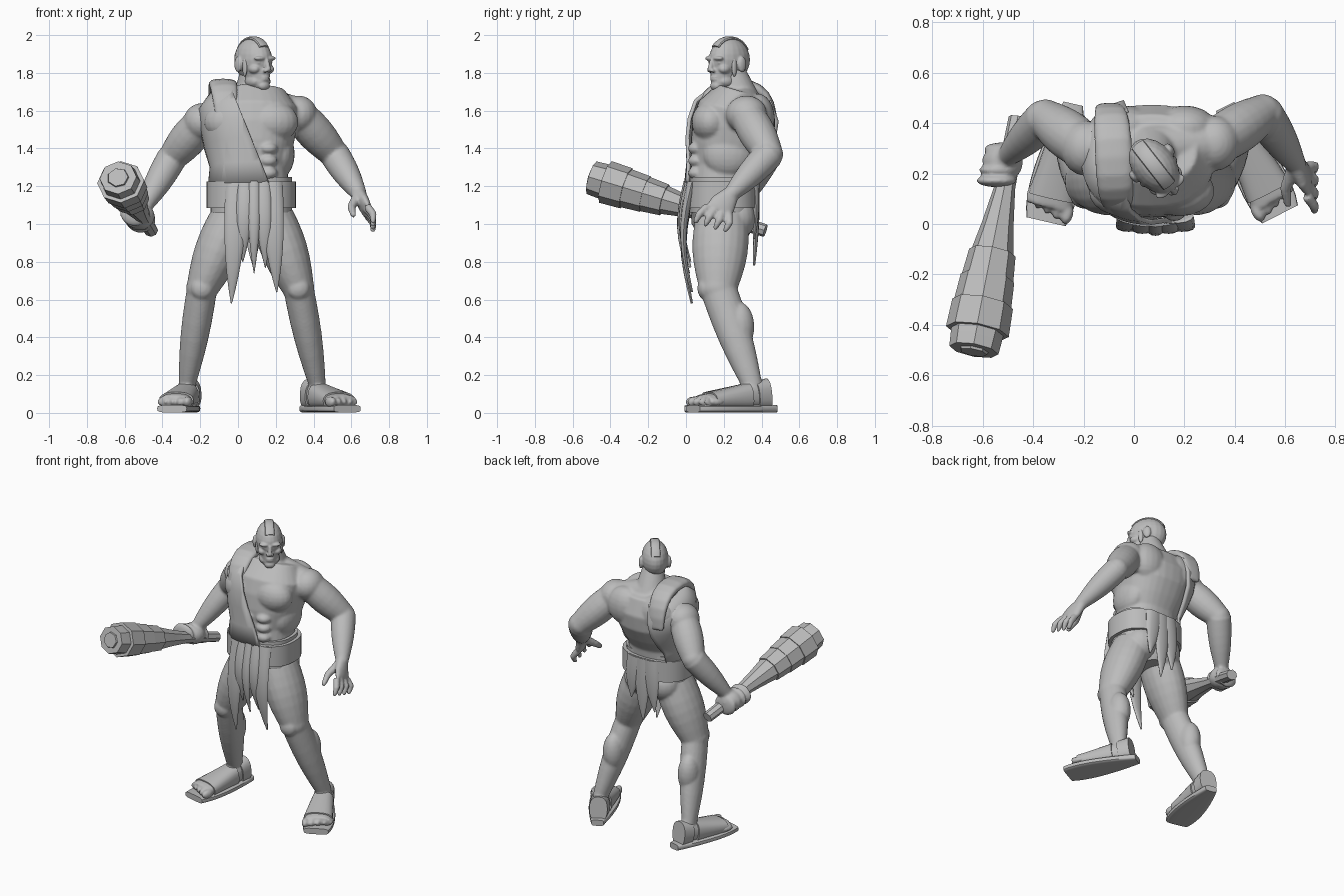
import bpy, bmesh
from math import sin, cos, pi, radians
from mathutils import Vector, Matrix

cube = bpy.data.objects.get("Cube")
if cube:
    bpy.data.objects.remove(cube, do_unlink=True)

grey = bpy.data.materials.new("stone grey")
grey.use_nodes = True
tone = (.5, .5, .5, 1)
grey.diffuse_color = tone
grey.node_tree.nodes["Principled BSDF"].inputs["Base Color"].default_value = tone

UP = Matrix.Identity(4)


def power(value, exponent):
    return abs(value) ** exponent * (1 if value >= 0 else -1)


def mix(start, end, share):
    return start + (end - start) * share


def loft(bm, rows, sides=20, square=1, grow=0, place=UP):
    """Skin a tube through rows of (centre, half width, half depth)."""
    rings, faces = [], []
    for index, (centre, width, depth) in enumerate(rows):
        before, after = rows[max(index - 1, 0)], rows[min(index + 1, len(rows) - 1)]
        along = (Vector(after[0]) - Vector(before[0])).normalized()
        across = (Vector((1, 0, 0)) - along * along.x).normalized()
        outward = along.cross(across)
        ring = []
        for side in range(sides):
            turn = 2 * pi * side / sides
            offset = across * (width + grow) * power(cos(turn), square)
            offset += outward * (depth + grow) * power(sin(turn), square)
            ring.append(bm.verts.new(place @ (Vector(centre) + offset)))
        rings.append(ring)
    for low, high in zip(rings, rings[1:]):
        for side in range(sides):
            other = (side + 1) % sides
            faces.append(bm.faces.new((low[side], low[other], high[other], high[side])))
    faces += [bm.faces.new(rings[0][::-1]), bm.faces.new(rings[-1])]
    bmesh.ops.recalc_face_normals(bm, faces=faces)


def ball(bm, centre, size, place=UP):
    shape = Matrix.Translation(centre) @ Matrix.Diagonal((*size, 1))
    bmesh.ops.create_uvsphere(bm, u_segments=20, v_segments=12, radius=1, matrix=place @ shape)


def tube(bm, start, end, thick, thin, bulge=0, depth=1, place=UP):
    """Straight muscle that swells in the middle and has a rounded end."""
    rows = []
    for step in range(7):
        share = step / 6
        radius = mix(thick, thin, share) + bulge * sin(pi * share)
        rows.append((mix(Vector(start), Vector(end), share), radius, radius * depth))
    loft(bm, rows, place=place)
    ball(bm, end, (thin, thin * depth, thin), place)


def finish(name, bm, voxel=0, smooth=0, angle=40):
    mesh = bpy.data.meshes.new(name)
    bm.to_mesh(mesh)
    bm.free()
    obj = bpy.data.objects.new(name, mesh)
    bpy.context.collection.objects.link(obj)
    mesh.materials.append(grey)
    bpy.ops.object.select_all(action='DESELECT')
    obj.select_set(True)
    bpy.context.view_layer.objects.active = obj
    bpy.ops.object.shade_smooth_by_angle(angle=radians(angle))
    if voxel:
        blend = obj.modifiers.new("blend", 'REMESH')
        blend.mode, blend.voxel_size, blend.use_smooth_shade = 'VOXEL', voxel, True
        soften = obj.modifiers.new("soften", 'SMOOTH')
        soften.factor, soften.iterations = .5, smooth
    return obj


# Trunk: one ring every tenth upward from the hips
body = bmesh.new()
middles = (.2, .19, .19, .2, .22, .25, .27, .3)
widths = (.18, .2, .2, .19, .22, .24, .25, .18)
depths = (.15, .17, .17, .17, .2, .22, .21, .14)
trunk = [((.07, middle, 1 + step / 10), width, depth)
         for step, (middle, width, depth) in enumerate(zip(middles, widths, depths))]
loft(body, trunk, sides=32, square=.85)
tube(body, (.07, .3, 1.6), (.08, .25, 1.8), .12, .07)

# Chest, belly, flank, back and seat muscles
for side in (-1, 1):
    ball(body, (.07 + side * .11, .13, 1.54), (.14, .1, .11))
    for row in range(3):
        ball(body, (.11 + side * .05, .055, 1.27 + row * .065), (.05, .045, .033))
    ball(body, (.08 + side * .15, .22, 1.37), (.07, .13, .12))
    ball(body, (.08 + side * .12, .38, 1.56), (.13, .09, .13))
    ball(body, (.07 + side * .09, .27, 1.03), (.11, .1, .11))

# Arms: shoulder, elbow, wrist
wrists = {}
for side, shoulder, elbow, wrist in (
        (1, (.32, .32, 1.58), (.51, .44, 1.37), (.64, .24, 1.16)),
        (-1, (-.19, .3, 1.54), (-.35, .42, 1.35), (-.5, .27, 1.09))):
    ball(body, shoulder, (.1, .11, .1))
    tube(body, (.08, .3, 1.64), shoulder, .1, .09)
    tube(body, shoulder, elbow, .09, .075, bulge=.015)
    tube(body, elbow, wrist, .08, .042, bulge=.01)
    wrists[side] = Vector(wrist)

# Open left hand
palm = wrists[1] + Vector((.045, -.07, -.09))
loft(body, [(wrists[1], .035, .045), (mix(wrists[1], palm, .6), .032, .07), (palm, .025, .07)])
for finger in range(4):
    spread = finger - 1.5
    root = palm + Vector((0, spread * .038, -spread * .015))
    knuckle = root + Vector((.03, spread * .015 - .02, -.04))
    tube(body, root, knuckle, .022, .02)
    tube(body, knuckle, knuckle + Vector((0, -.02, -.04)), .02, .014)
thumb = wrists[1] + Vector((-.04, -.1, -.07))
tube(body, wrists[1], thumb, .03, .022)
tube(body, thumb, thumb + Vector((.01, -.06, -.04)), .022, .016)

# Right fist closed round the handle
fist = wrists[-1] + Vector((-.02, -.025, -.05))
ball(body, fist, (.08, .08, .07))
for finger in range(4):
    spread = finger - 1.5
    ball(body, fist + Vector((spread * .01 - .01, spread * .042 - .01, -spread * .012)), (.08, .026, .07))


def foot_row(share):
    height = mix(.1, .06, share)
    return (0, mix(.09, -.29, share), height), mix(.05, .09, share), height - .025


def sole_row(share):
    rounding = sin(pi * mix(.1, .9, share)) ** .35
    return (0, mix(.13, -.35, share), .022), mix(.06, .12, share) * rounding, .02


# Legs and feet: hip, knee, ankle, with the toes turned out
sandals = bmesh.new()
for side, hip, knee, ankle, yaw in (
        (1, (.18, .19, 1.04), (.32, .17, .66), (.42, .35, .15), 27),
        (-1, (-.03, .19, 1.04), (-.19, .17, .66), (-.27, .35, .15), -13)):
    tube(body, hip, knee, .115, .085, bulge=.022, depth=1.2)
    tube(body, knee, ankle, .08, .045, bulge=.012, depth=1.2)
    ball(body, Vector(knee) + Vector((0, -.07, 0)), (.06, .04, .06))
    ball(body, mix(Vector(knee), Vector(ankle), .4) + Vector((0, .04, 0)), (.07, .08, .13))
    place = Matrix.Translation((ankle[0], ankle[1], 0)) @ Matrix.Rotation(radians(yaw), 4, 'Z')
    loft(body, [foot_row(step / 6) for step in range(7)], square=.8, place=place)
    for toe in range(5):
        size = .03 - .003 * toe
        ball(body, (side * (.04 * toe - .075), .012 * toe - .3, .058), (size * .8, .045, size), place)
    loft(sandals, [sole_row(step / 12) for step in range(13)], square=.5, place=place)
    loft(sandals, [foot_row(step / 10) for step in range(3, 10)], square=.8, grow=.008, place=place)
    loft(sandals, [foot_row(step / 10) for step in range(3)], square=.8, grow=.008, place=place)
finish("body", body, voxel=.009, smooth=4)
finish("sandals", sandals)

# Head, turned toward its left
turned = Matrix.Translation((.08, .23, 1.72)) @ Matrix.Rotation(radians(38), 4, 'Z')
head = bmesh.new()
hair = bmesh.new()
ball(head, (0, 0, .15), (.086, .122, .115), turned)
tube(head, (0, -.02, .15), (0, -.045, .035), .08, .055, depth=1.25, place=turned)
ball(head, (0, -.092, .012), (.035, .026, .026), turned)
tube(head, (0, -.118, .15), (0, -.13, .1), .01, .014, place=turned)
for lip in (.046, .058):
    ball(head, (0, -.102, lip), (.028, .018, .008), turned)
for side in (-1, 1):
    ball(head, (side * .014, -.122, .092), (.01, .016, .01), turned)
    ball(head, (side * .034, -.103, .157), (.036, .022, .012), turned)
    ball(head, (side * .034, -.098, .134), (.016, .013, .009), turned)
    ball(head, (side * .048, -.07, .1), (.028, .035, .025), turned)
    ball(head, (side * .04, -.04, .035), (.026, .05, .03), turned)
    ball(head, (side * .09, .015, .125), (.014, .026, .042), turned)
    ball(hair, (side * .078, -.028, .11), (.01, .016, .05), turned)
finish("head", head, voxel=.0055, smooth=3)

# Hair crest follows the arc of the skull
crest = []
for step in range(9):
    bend = pi * mix(.2, .85, step / 8)
    crest.append(((0, -.115 * cos(bend), .15 + .112 * sin(bend)), .03, .012))
loft(hair, crest, sides=12, square=.8, place=turned)
finish("hair", hair)

# Sash: a grown copy of the trunk, cut along a diagonal in front and behind
sash = bmesh.new()
loft(sash, trunk[2:], sides=48, square=.85, grow=.03)
top = Vector((-.02, 0, 1.68))
front_cut, back_cut = Vector((1, 0, .4)).normalized(), Vector((1, 0, -.15)).normalized()
for normal in (front_cut, back_cut):
    bmesh.ops.bisect_plane(sash, geom=sash.verts[:] + sash.edges[:] + sash.faces[:],
                           plane_co=top, plane_no=normal)
unwanted = []
for face in sash.faces:
    centre = face.calc_center_median()
    normal = front_cut if centre.y < .24 else back_cut
    if (centre - top).dot(normal) > 0 or len(face.verts) > 8:
        unwanted.append(face)
bmesh.ops.delete(sash, geom=unwanted, context='FACES')
cloth = finish("sash", sash).modifiers.new("cloth", 'SOLIDIFY')
cloth.thickness = .02

# Rolled fold of the sash, arching over the shoulder
fold = bmesh.new()
arch = []
for step in range(13):
    share = step / 12
    rise = power(sin(pi * share), .8)
    arch.append(((mix(-.06, -.1, share), .265 - .2 * power(cos(pi * share), .8), 1.5 + .24 * rise),
                 mix(.05, .075, rise), mix(.015, .03, rise)))
loft(fold, arch, square=.75)
finish("sash_shoulder_fold", fold, voxel=.01, smooth=3)

# Belt with a rounded rim, and the brief below it
belt = bmesh.new()
rim = [((.07, .19, mix(1.06, 1.25, step / 8)), .215, .17) for step in range(9)]
loft(belt, rim[:1] + rim[-1:], sides=32, square=.8)
loft(belt, rim[1:-1], sides=32, square=.8, grow=.022)
loft(belt, [((.07, .2, 1.1), .2, .17), ((.07, .2, 1), .14, .17), ((.07, .2, .92), .06, .12)], sides=32)
finish("belt", belt)


def strip(bm, x, y, tip, width, bow, sway):
    """Cloth strip that hangs from the belt and narrows to a point."""
    rows = []
    for step in range(9):
        share = step / 8
        rows.append(((x + sway * share, y + bow * sin(pi * share), mix(1.22, tip, share)),
                     width * (1 - .95 * share ** 2.5), mix(.028, .006, share)))
    loft(bm, rows, sides=12)


# Loincloth: five strips in front, three behind
strips = bmesh.new()
for place, tip in enumerate((.58, .8, .74, .77, .64)):
    outer = abs(place - 2)
    strip(strips, .085 + (place - 2) * .045, .015 + outer * .008, tip, .035 + outer * .013,
          -.045, (place - 2) * .015)
for place, tip in enumerate((.86, .78, .92)):
    strip(strips, .02 + place * .06, .36, tip, .06, .01, (place - 1) * .03)
finish("loincloth_strips", strips)

# Club: faceted shaft with three wrapped bands
club = bmesh.new()
butt, end = Vector((-.46, .42, .965)), Vector((-.635, -.5, 1.245))


def shaft_row(share, radius):
    return mix(butt, end, share), radius * 1.1, radius


loft(club, [shaft_row(*row) for row in ((0, .034), (.3, .038), (.46, .058), (.6, .08), (.85, .1), (1, .09))], sides=8)
for band in range(3):
    start = .58 + band * .11
    loft(club, [shaft_row(start, .085 + band * .013), shaft_row(start + .12, .095 + band * .01)], sides=8)
loft(club, [shaft_row(.98, .06), shaft_row(1.01, .05)], sides=7)
finish("club", club, angle=25)
